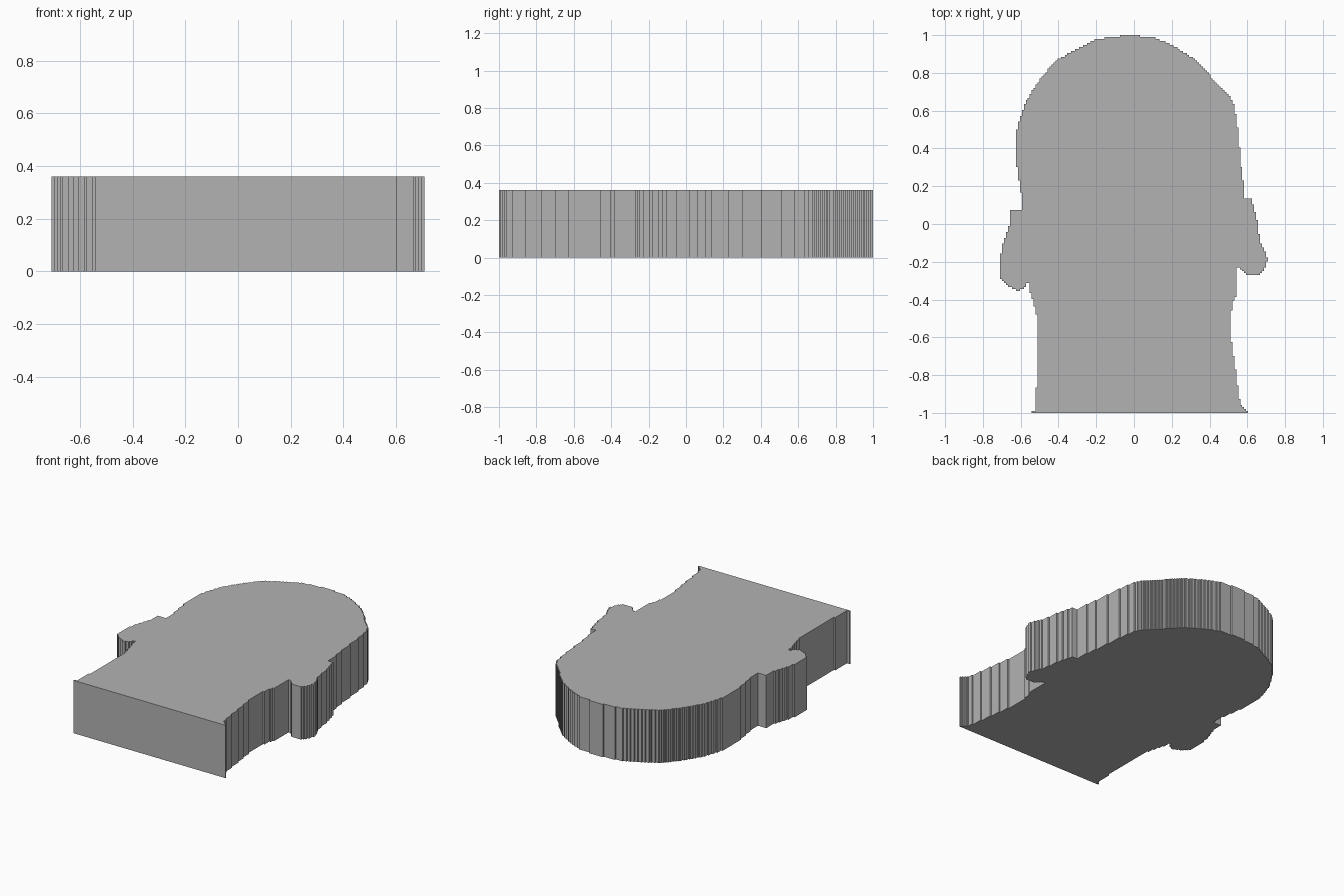
import bpy, bmesh

if "Cube" in bpy.data.objects:
    bpy.data.objects.remove(bpy.data.objects["Cube"])

HEIGHT = 0.36
STEP = 1 / 96          # size of the small stair steps along the outline

# Outline sections in plan, clockwise from the lower left corner
left_neck = [(-.545, -1), (-.545, -.99), (-.525, -.985), (-.52, -.93), (-.512, -.8),
             (-.51, -.5), (-.53, -.42), (-.555, -.34), (-.555, -.31)]
left_ear = [(-.573, -.31), (-.575, -.33), (-.61, -.35), (-.64, -.345), (-.675, -.32),
            (-.705, -.28), (-.71, -.2), (-.70, -.11), (-.67, -.03), (-.655, 0),
            (-.655, .075), (-.59, .075)]
crown = [(-.59, .12), (-.60, .2), (-.62, .33), (-.63, .36), (-.63, .46), (-.61, .53),
         (-.57, .65), (-.50, .76), (-.42, .86), (-.3, .93), (-.2, .98), (-.1, .99),
         (-.03, 1), (.1, .99), (.2, .945), (.32, .88), (.4, .8), (.43, .75),
         (.5, .69), (.53, .62), (.55, .48), (.565, .33), (.58, .2), (.58, .135)]
right_ear = [(.625, .135), (.64, .08), (.66, 0), (.67, -.09), (.69, -.14), (.705, -.19),
             (.69, -.24), (.655, -.27), (.59, -.275), (.57, -.25), (.56, -.225)]
right_neck = [(.545, -.225), (.545, -.37), (.525, -.42), (.51, -.5), (.51, -.58),
              (.53, -.73), (.55, -.9), (.56, -.96), (.6, -.99), (.605, -1)]


def stair_outline(points):
    """Walk the outline on a square grid, then drop points inside straight runs."""
    grid = [(round(x / STEP), round(y / STEP)) for x, y in points]
    walk = []
    for (x0, y0), (x1, y1) in zip(grid, grid[1:] + grid[:1]):
        nx, ny = abs(x1 - x0), abs(y1 - y0)
        sx, sy = (1 if x1 > x0 else -1), (1 if y1 > y0 else -1)
        x, y, ix, iy = x0, y0, 0, 0
        while ix < nx or iy < ny:
            walk.append((x, y))
            if (2 * ix + 1) * ny < (2 * iy + 1) * nx:
                x, ix = x + sx, ix + 1
            else:
                y, iy = y + sy, iy + 1
    corners = []
    for i, b in enumerate(walk):
        a, c = walk[i - 1], walk[(i + 1) % len(walk)]
        if (b[0] - a[0]) * (c[1] - b[1]) != (b[1] - a[1]) * (c[0] - b[0]):
            corners.append((b[0] * STEP, b[1] * STEP))
    return corners


# Head silhouette slab, extruded upwards
outline = stair_outline(left_neck + left_ear + crown + right_ear + right_neck)
bm = bmesh.new()
base = bm.faces.new([bm.verts.new((x, y, 0)) for x, y in outline])
result = bmesh.ops.extrude_face_region(bm, geom=[base], use_keep_orig=True)
top_verts = [g for g in result["geom"] if isinstance(g, bmesh.types.BMVert)]
bmesh.ops.translate(bm, verts=top_verts, vec=(0, 0, HEIGHT))
bmesh.ops.recalc_face_normals(bm, faces=bm.faces)
mesh = bpy.data.meshes.new("head_silhouette_slab")
bm.to_mesh(mesh)
bm.free()

slab = bpy.data.objects.new("head_silhouette_slab", mesh)
bpy.context.collection.objects.link(slab)

grey = bpy.data.materials.new("plain grey")
grey.diffuse_color = (0.45, 0.45, 0.45, 1)
grey.use_nodes = True
grey.node_tree.nodes["Principled BSDF"].inputs["Base Color"].default_value = grey.diffuse_color
mesh.materials.append(grey)
